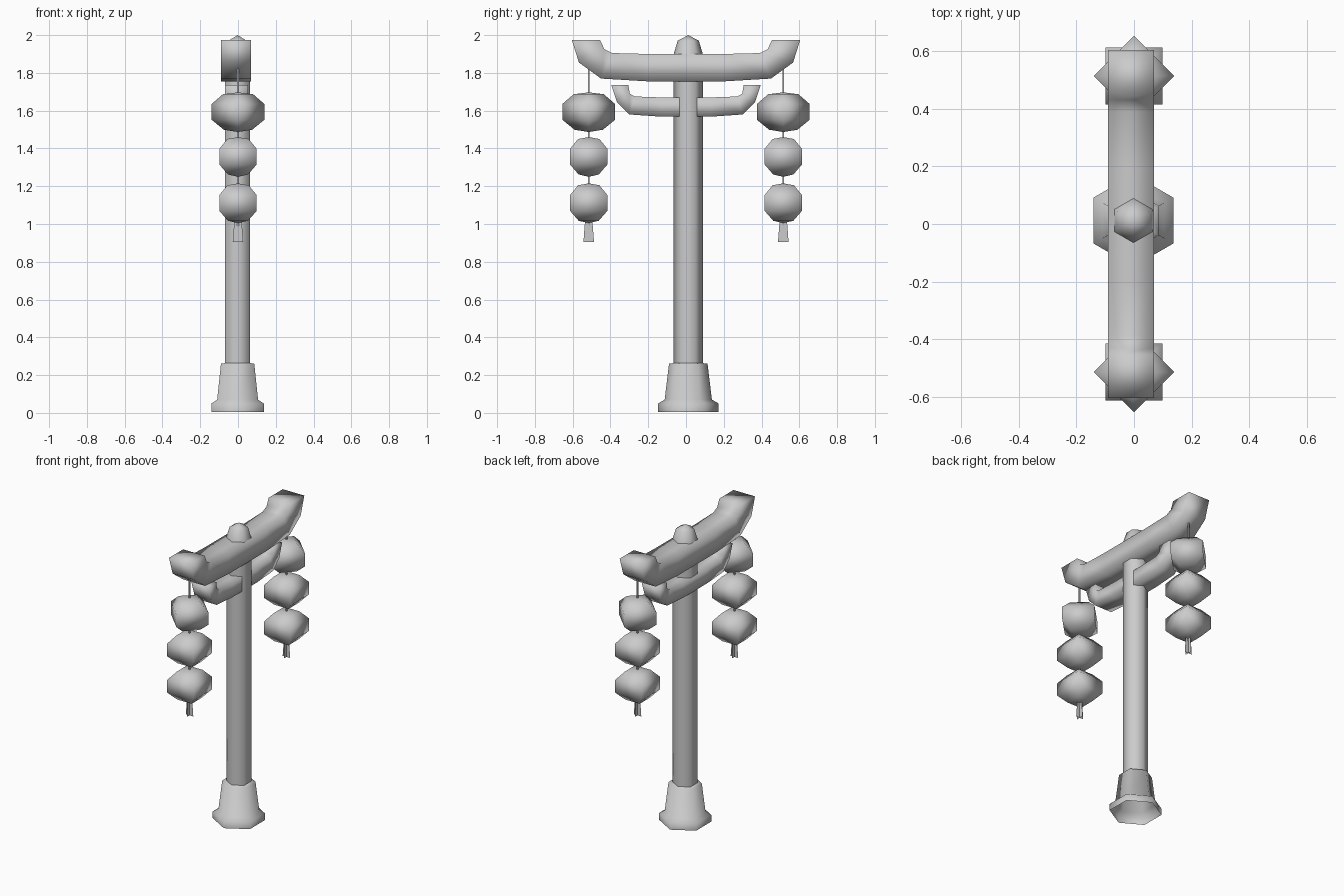
import bpy
import bmesh
from math import cos, sin, pi

if "Cube" in bpy.data.objects:
    bpy.data.objects.remove(bpy.data.objects["Cube"], do_unlink=True)

GREY = (0.6, 0.6, 0.6, 1.0)
mat = bpy.data.materials.new("stone grey")
mat.use_nodes = True
mat.diffuse_color = GREY
mat.node_tree.nodes["Principled BSDF"].inputs["Base Color"].default_value = GREY


def finish(bm, name, smooth=True, closed=True):
    if closed:
        bmesh.ops.recalc_face_normals(bm, faces=bm.faces)
    mesh = bpy.data.meshes.new(name)
    bm.to_mesh(mesh)
    bm.free()
    mesh.materials.append(mat)
    for p in mesh.polygons:
        p.use_smooth = smooth
    obj = bpy.data.objects.new(name, mesh)
    bpy.context.collection.objects.link(obj)
    return obj


def lathe(name, profile, sides, turn=0.0, centre=(0, 0)):
    """Sweep (radius, height) pairs, bottom to top, around a vertical axis."""
    bm = bmesh.new()
    rings = []
    for r, z in profile:
        count = sides if r else 1
        rings.append([bm.verts.new((centre[0] + r * cos(turn + 2 * pi * i / sides),
                                    centre[1] + r * sin(turn + 2 * pi * i / sides), z))
                      for i in range(count)])
    for low, high in zip(rings, rings[1:]):
        for i in range(sides):
            j = (i + 1) % sides
            quad = [low[i % len(low)], low[j % len(low)],
                    high[j % len(high)], high[i % len(high)]]
            bm.faces.new(list(dict.fromkeys(quad)))
    return finish(bm, name, closed=False)


def beam(name, half, x_left, x_right):
    """Square beam with upturned ends from (top y, top z, bottom y, bottom z)."""
    bm = bmesh.new()
    stations = [(-a, b, -c, d) for a, b, c, d in half] + half[::-1]
    rings = [[bm.verts.new(p) for p in ((x_left, ty, tz), (x_right, ty, tz),
                                        (x_right, by, bz), (x_left, by, bz))]
             for ty, tz, by, bz in stations]
    for a, b in zip(rings, rings[1:]):
        for i in range(4):
            j = (i + 1) % 4
            bm.faces.new((a[i], a[j], b[j], b[i]))
    bm.faces.new(rings[0])
    bm.faces.new(rings[-1])
    return finish(bm, name)


# Hexagonal hollow foot, post and rounded post cap
POST = (-0.002, 0.012)
lathe("foot", [(0.16, 0.005), (0.16, 0.05), (0.125, 0.07), (0.102, 0.26), (0.07, 0.265)],
      6, pi / 2, POST)
lathe("post", [(0.077, 0.25), (0.077, 1.9)], 6, pi / 2, POST)
lathe("post_cap", [(0.077, 1.9), (0.056, 1.97), (0, 2.0)], 6, pi / 2, POST)

# Crossbeams
beam("upper_beam", [(0.455, 1.975, 0.605, 1.975), (0.432, 1.925, 0.567, 1.855),
                    (0.39, 1.905, 0.45, 1.77), (0.2, 1.9, 0.2, 1.755)], -0.09, 0.07)
beam("lower_beam", [(0.305, 1.735, 0.395, 1.735), (0.298, 1.69, 0.365, 1.643),
                    (0.27, 1.675, 0.3, 1.58), (0.13, 1.67, 0.13, 1.568)], -0.07, 0.052)

# Hanging strings of four-sided lanterns
LANTERN = [(0, 0), (0.075, 0.012), (0.14, 0.065), (0.14, 0.148), (0.08, 0.2), (0, 0.21)]
for side, y in (("back", 0.515), ("front", -0.515)):
    lathe(side + "_string", [(0.006, 0.99), (0.006, 1.84)], 4, pi / 4, (0, y))
    for label, base, turn in (("top", 1.487, 0), ("middle", 1.25, pi / 4),
                              ("bottom", 1.005, pi / 4)):
        lathe(f"{side}_{label}_lantern", [(r, base + h) for r, h in LANTERN],
              4, turn, (0, y))
    # Crossed flat tassel
    bm = bmesh.new()
    for dx, dy in ((1, 0), (0, 1)):
        bm.faces.new([bm.verts.new((w * dx, y + w * dy, z)) for w, z in
                      ((-0.028, 0.905), (0.028, 0.905), (0.02, 1.01), (-0.02, 1.01))])
    finish(bm, side + "_tassel", smooth=False, closed=False)
